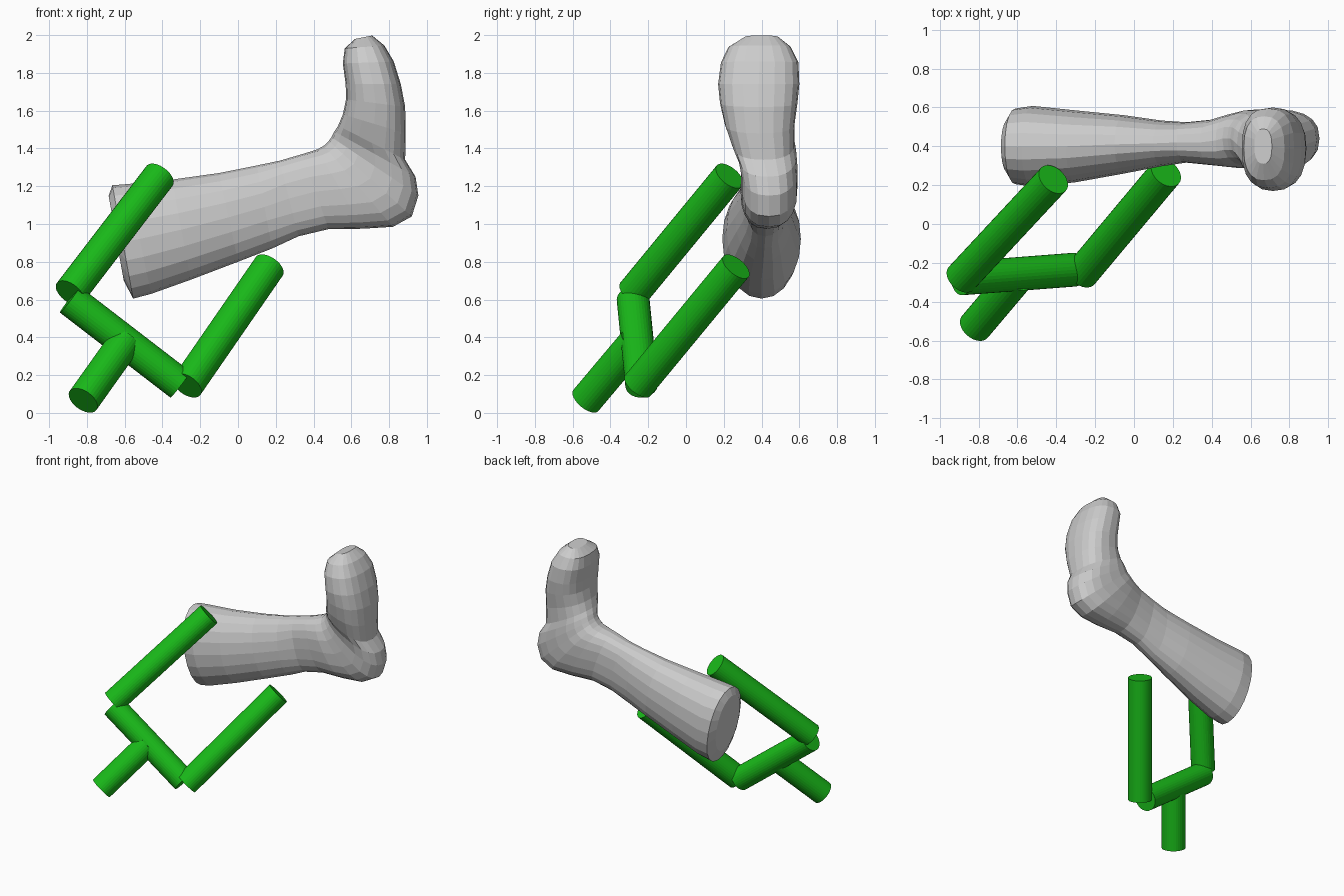
import bpy, bmesh
from math import sin, cos, pi, copysign
from mathutils import Vector

green = bpy.data.materials.new("green")
green.diffuse_color = (0.01, 0.5, 0.01, 1)


def rod(name, a, b, r=0.087):
    a, b = Vector(a), Vector(b)
    d = b - a
    bpy.ops.mesh.primitive_cylinder_add(vertices=32, radius=r, depth=d.length, location=(a + b) / 2)
    o = bpy.context.object
    o.name = name
    o.rotation_mode = 'QUATERNION'
    o.rotation_quaternion = d.to_track_quat('Z', 'Y')
    o.data.materials.append(green)


# Forked stand: handle, crossbar and two parallel prongs
rod("upper_prong", (-0.89, -0.28, 0.635), (-0.415, 0.23, 1.255))
rod("lower_prong", (-0.27, -0.255, 0.145), (0.165, 0.265, 0.775))
rod("crossbar", (-0.89, -0.28, 0.60), (-0.305, -0.235, 0.15))
rod("handle", (-0.82, -0.53, 0.066), (-0.60, -0.27, 0.375))

# Leg rings: front point x, z; back point x, z; centre y; half width
rings = [
    (-0.685, 1.15, -0.605, 0.70, .40, .14),
    (-0.665, 1.205, -0.555, 0.605, .40, .195),
    (-0.58, 1.212, -0.46, 0.63, .40, .208),
    (-0.35, 1.235, -0.25, 0.705, .40, .185),
    (-0.10, 1.27, 0.00, 0.80, .41, .15),
    (0.10, 1.31, 0.18, 0.87, .415, .118),
    (0.22, 1.335, 0.32, 0.935, .42, .104),
    (0.34, 1.37, 0.48, 0.973, .42, .118),
    (0.42, 1.395, 0.66, 0.975, .43, .142),
    (0.455, 1.415, 0.82, 0.985, .44, .15),
    (0.48, 1.44, 0.92, 1.04, .44, .15),
    (0.495, 1.46, 0.955, 1.15, .44, .15),
    (0.51, 1.49, 0.94, 1.25, .43, .155),
    (0.53, 1.52, 0.885, 1.34, .41, .165),
    (0.555, 1.58, 0.888, 1.48, .39, .185),
    (0.572, 1.66, 0.885, 1.62, .385, .205),
    (0.57, 1.74, 0.862, 1.74, .385, .215),
    (0.555, 1.85, 0.825, 1.86, .39, .205),
    (0.565, 1.93, 0.775, 1.945, .39, .165),
    (0.62, 1.98, 0.71, 1.998, .40, .09),
]
SIDES = 20


def spow(v, e):
    return copysign(abs(v) ** e, v)


# Leg and foot: one loft that fans round the instep, squarer towards the sole
bm = bmesh.new()
loops = []
for i, (xf, zf, xb, zb, yc, hw) in enumerate(rings):
    f, b = Vector((xf, yc, zf)), Vector((xb, yc, zb))
    e = 0.95 if i < 6 else 0.8
    loops.append([bm.verts.new((f + b) / 2 + (f - b) / 2 * spow(cos(t), e)
                               + Vector((0, hw * spow(sin(t), e), 0)))
                  for t in (2 * pi * k / SIDES for k in range(SIDES))])
for p, q in zip(loops, loops[1:]):
    for k in range(SIDES):
        n = (k + 1) % SIDES
        bm.faces.new((p[k], p[n], q[n], q[k]))
bm.faces.new(loops[0])
bm.faces.new(loops[-1])
bmesh.ops.recalc_face_normals(bm, faces=bm.faces)
me = bpy.data.meshes.new("leg_and_foot")
bm.to_mesh(me)
bm.free()
bpy.context.collection.objects.link(bpy.data.objects.new("leg_and_foot", me))
